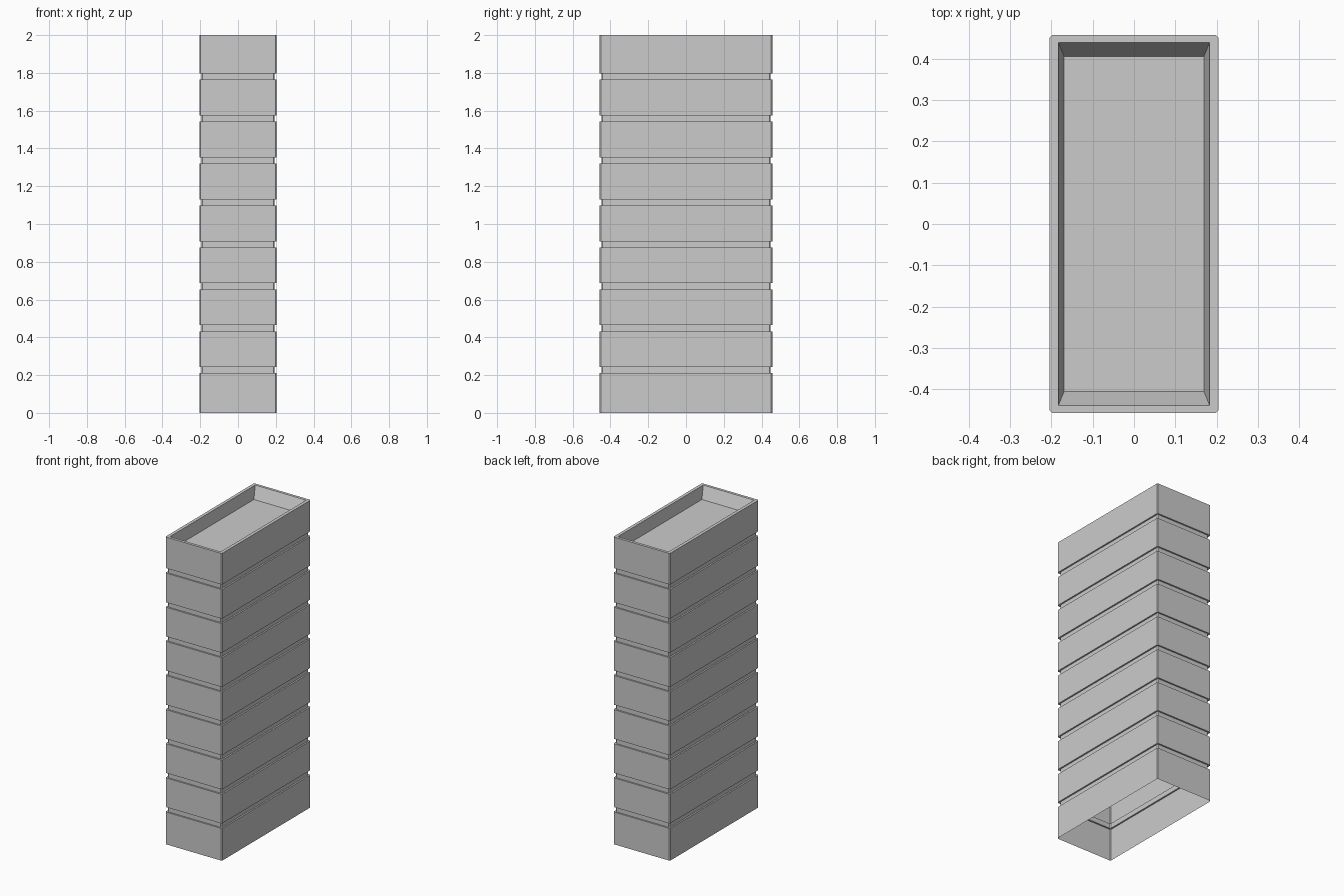
import bpy, bmesh

if "Cube" in bpy.data.objects:
    bpy.data.objects.remove(bpy.data.objects["Cube"])

HX, HY, HEIGHT = 0.204, 0.457, 2.0
CHAMFER = 0.006
GROOVES, FIRST, PITCH, GAP, DEPTH = 8, 0.21, 0.2222, 0.032, 0.01


def ring(bm, hx, hy, z, c):
    """Rectangular loop with chamfered corners."""
    pts = [(hx, -hy + c), (hx, hy - c), (hx - c, hy), (-hx + c, hy),
           (-hx, hy - c), (-hx, -hy + c), (-hx + c, -hy), (hx - c, -hy)]
    return [bm.verts.new((x, y, z)) for x, y in pts]


def loft(name, sections, cap=False):
    """Skin a list of (half x, half y, z, chamfer) sections."""
    bm = bmesh.new()
    rings = [ring(bm, *s) for s in sections]
    for a, b in zip(rings, rings[1:]):
        for i in range(8):
            j = (i + 1) % 8
            bm.faces.new((a[i], a[j], b[j], b[i]))
    if cap:
        bm.faces.new(rings[-1])
    bmesh.ops.remove_doubles(bm, verts=bm.verts, dist=1e-5)
    mesh = bpy.data.meshes.new(name)
    bm.to_mesh(mesh)
    bm.free()
    obj = bpy.data.objects.new(name, mesh)
    bpy.context.collection.objects.link(obj)
    return obj


# Hollow outer shell, open underneath, with recessed grooves between bands
shell = [(HX, HY, 0, CHAMFER)]
for i in range(GROOVES):
    z = FIRST + i * PITCH
    inner = (HX - DEPTH, HY - DEPTH)
    shell += [(HX, HY, z, CHAMFER), (*inner, z, CHAMFER),
              (*inner, z + GAP, CHAMFER), (HX, HY, z + GAP, CHAMFER)]

# Flat rim, sloping tray walls and tray floor on top
shell += [(HX, HY, HEIGHT, CHAMFER), (0.183, 0.439, HEIGHT, 0),
          (0.169, 0.405, HEIGHT - 0.077, 0)]
loft("planter_column", shell, cap=True)
